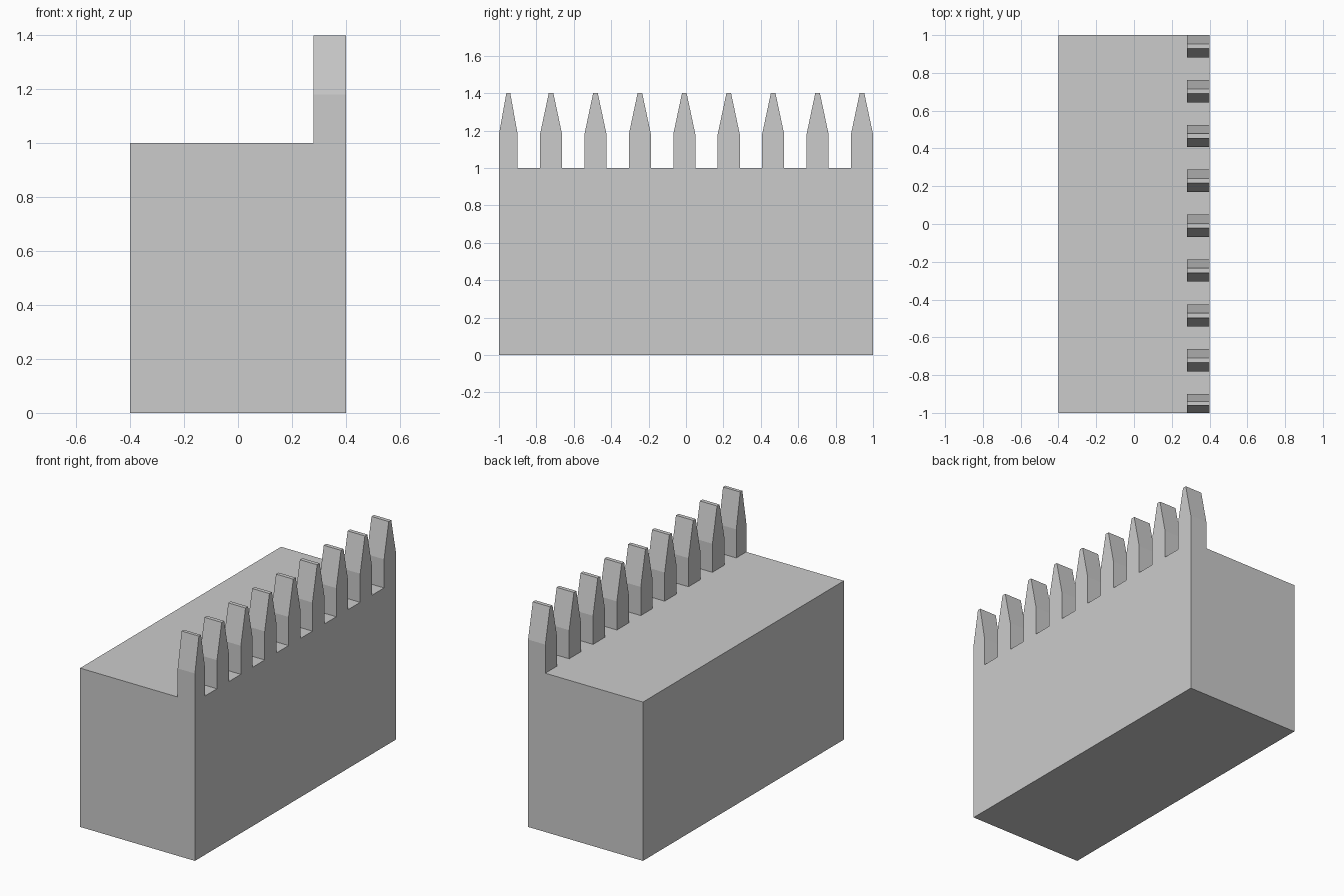
import bpy

if "Cube" in bpy.data.objects:
    bpy.data.objects.remove(bpy.data.objects["Cube"])

PITCH = 0.2375
WIDTH = 0.118
X_IN, X_OUT = 0.28, 0.40
BASE_Z, SHOULDER_Z, TIP_Z = 1.0, 1.18, 1.4


def prism(name, profile, x0, x1):
    """Extrude a counter-clockwise (y, z) profile along x from x0 to x1."""
    n = len(profile)
    verts = [(x, y, z) for x in (x0, x1) for y, z in profile]
    faces = [tuple(reversed(range(n))), tuple(range(n, 2 * n))]
    faces += [(i, (i + 1) % n, n + (i + 1) % n, n + i) for i in range(n)]
    mesh = bpy.data.meshes.new(name)
    mesh.from_pydata(verts, [], faces)
    obj = bpy.data.objects.new(name, mesh)
    bpy.context.collection.objects.link(obj)
    return obj


# Solid wall block
prism("wall_block", [(-1, 0), (1, 0), (1, BASE_Z), (-1, BASE_Z)], -0.4, 0.4)

# Row of pointed merlons along one edge; the last one is narrowed to fit the end
for i in range(9):
    y1 = 1.0 - i * PITCH
    y0 = max(y1 - WIDTH, -1.0)
    mid, tip = (y0 + y1) / 2, (y1 - y0) * 0.105
    prism(f"merlon_{i + 1}",
          [(y0, BASE_Z), (y1, BASE_Z), (y1, SHOULDER_Z),
           (mid + tip, TIP_Z), (mid - tip, TIP_Z), (y0, SHOULDER_Z)],
          X_IN, X_OUT)
